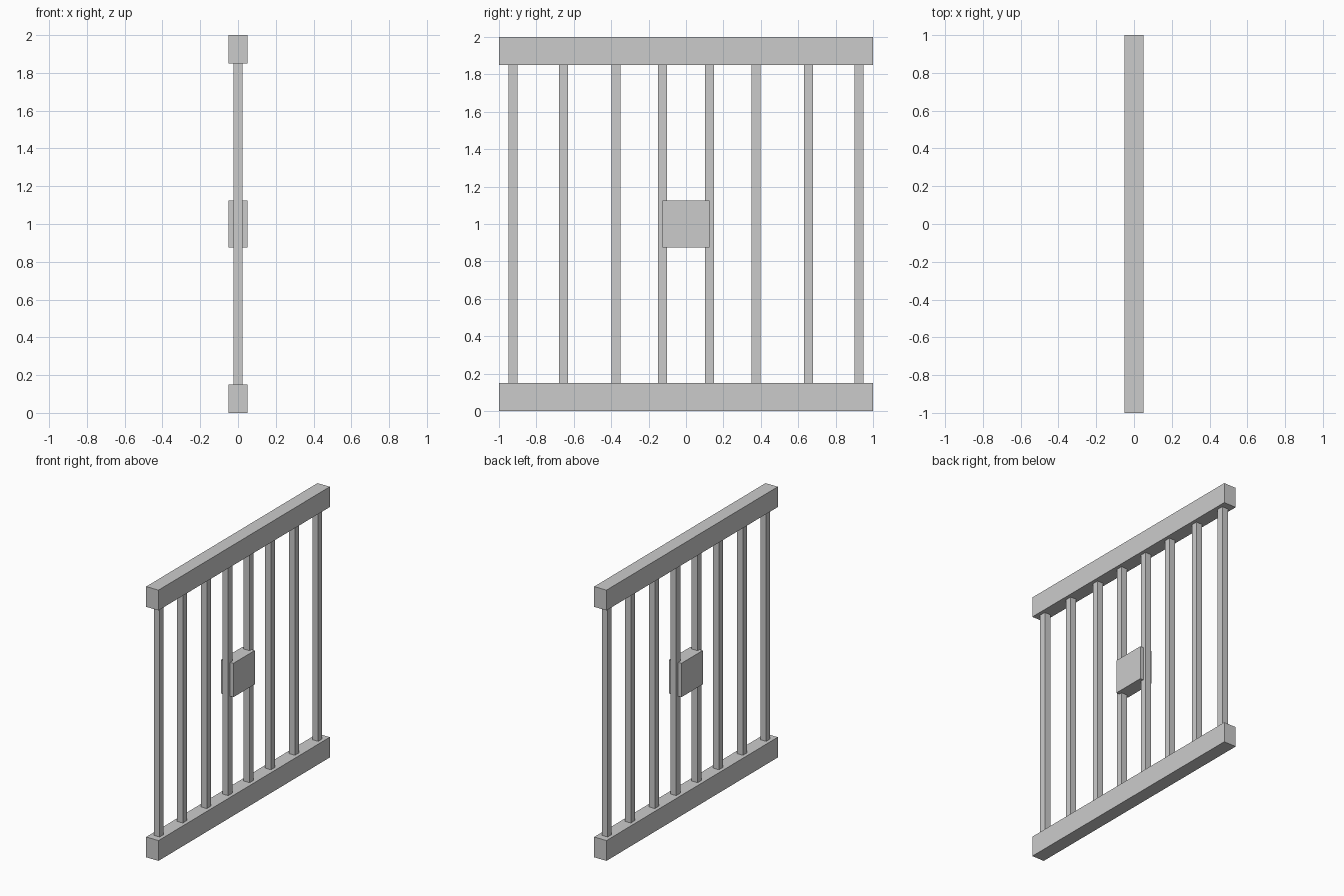
import bpy

cube = bpy.data.objects.get("Cube")
if cube:
    bpy.data.objects.remove(cube, do_unlink=True)

# Single grey metal colour
grey = bpy.data.materials.new("grey_metal")
grey.use_nodes = True
grey.diffuse_color = (0.6, 0.6, 0.6, 1)
grey.node_tree.nodes["Principled BSDF"].inputs["Base Color"].default_value = (0.6, 0.6, 0.6, 1)


def box(name, size, centre):
    """Add a flat-sided block with its scale applied to the mesh."""
    bpy.ops.mesh.primitive_cube_add(size=1, location=centre)
    obj = bpy.context.object
    obj.name = name
    for v in obj.data.vertices:
        v.co = [c * s for c, s in zip(v.co, size)]
    obj.data.materials.append(grey)
    return obj


HEIGHT, LENGTH, DEPTH = 2.0, 2.0, 0.1
RAIL = 0.15
BAR = 0.048

# Top and bottom rails
box("bottom_rail", (DEPTH, LENGTH, RAIL), (0, 0, RAIL / 2))
box("top_rail", (DEPTH, LENGTH, RAIL), (0, 0, HEIGHT - RAIL / 2))

# Upright bars, in pairs about the middle
for i, y in enumerate((0.125, 0.375, 0.655, 0.925), 1):
    for side, sign in (("front", -1), ("back", 1)):
        box(f"{side}_bar_{i}", (BAR, BAR, HEIGHT - 2 * RAIL), (0, sign * y, HEIGHT / 2))

# Lock block bridging the two middle bars
box("lock_block", (DEPTH, 0.25, 0.25), (0, 0, HEIGHT / 2))
